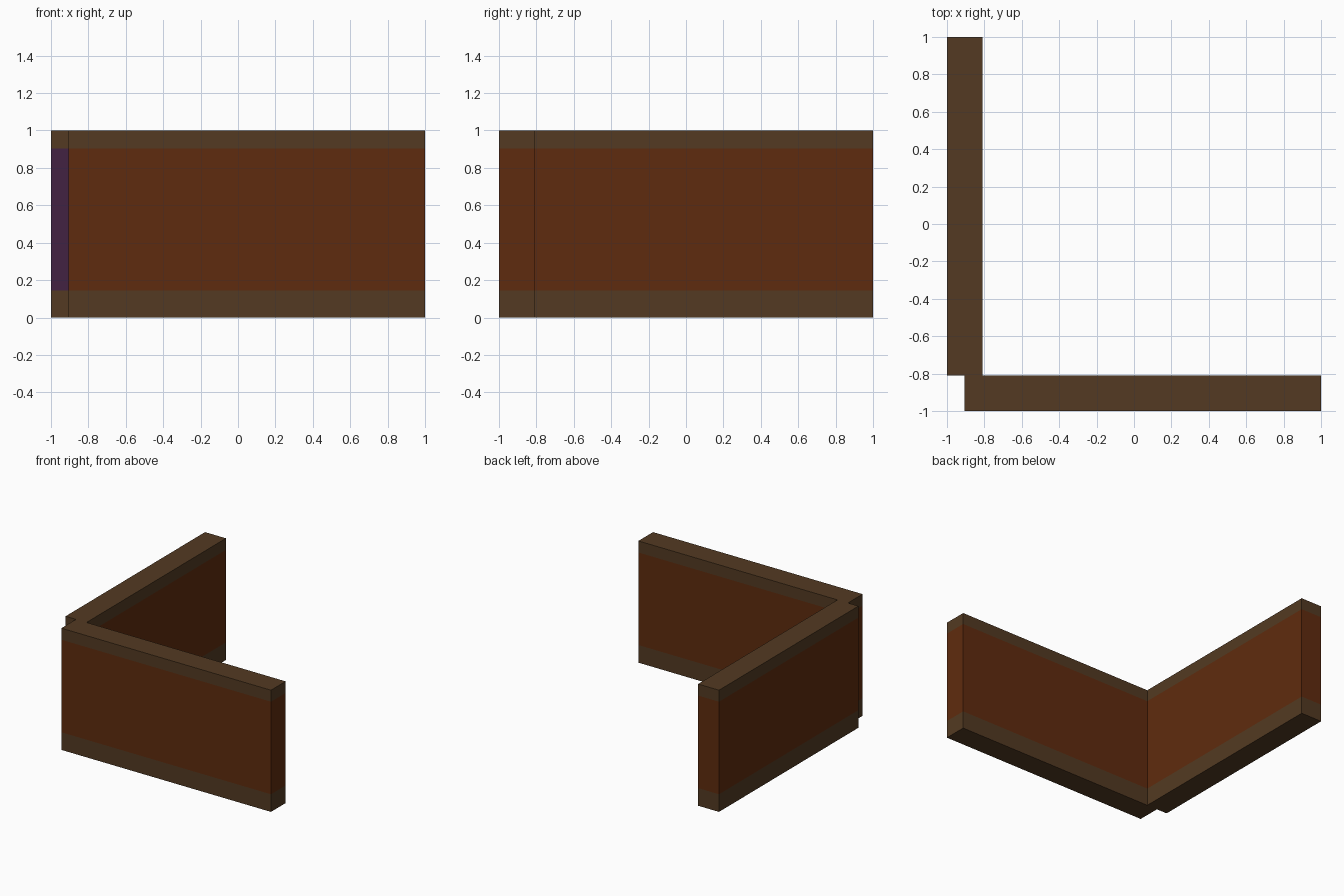
import bpy, bmesh
from mathutils import Vector

if "Cube" in bpy.data.objects:
    bpy.data.objects.remove(bpy.data.objects["Cube"])


def srgb(r, g, b):
    def lin(c):
        c /= 255
        return c / 12.92 if c <= 0.04045 else ((c + 0.055) / 1.055) ** 2.4
    return (lin(r), lin(g), lin(b), 1)


def material(name, color):
    m = bpy.data.materials.new(name)
    m.diffuse_color = color
    m.use_nodes = True
    m.node_tree.nodes["Principled BSDF"].inputs["Base Color"].default_value = m.diffuse_color
    return m


mats = [material("brown_trim", srgb(83, 58, 34)),
        material("rust_panel", srgb(95, 43, 14)),
        material("purple_joint", srgb(66, 34, 66))]

BASE_TOP, CAP_BOTTOM = 0.145, 0.905


def wall(name, lo, hi, joint_dir=None):
    """Box wall cut into base trim, panel and top trim bands."""
    lo, hi = Vector(lo), Vector(hi)
    bm = bmesh.new()
    bmesh.ops.create_cube(bm, size=1)
    for v in bm.verts:
        v.co = Vector([(lo[i] + hi[i]) / 2 + v.co[i] * (hi[i] - lo[i]) for i in range(3)])
    for z in (BASE_TOP, CAP_BOTTOM):
        bmesh.ops.bisect_plane(bm, geom=bm.verts[:] + bm.edges[:] + bm.faces[:],
                               plane_co=(0, 0, z), plane_no=(0, 0, 1))
    bm.normal_update()
    # Colour by height; the joint end has its own panel colour
    for f in bm.faces:
        if BASE_TOP < f.calc_center_median().z < CAP_BOTTOM and abs(f.normal.z) < 0.5:
            is_joint = joint_dir and f.normal.dot(Vector(joint_dir)) > 0.9
            f.material_index = 2 if is_joint else 1
    me = bpy.data.meshes.new(name)
    bm.to_mesh(me)
    bm.free()
    for m in mats:
        me.materials.append(m)
    ob = bpy.data.objects.new(name, me)
    bpy.context.collection.objects.link(ob)


# Two walls meeting in a notched corner
wall("left_wall", (-1, -0.81, 0), (-0.81, 1, 1), joint_dir=(0, -1, 0))
wall("front_wall", (-0.905, -1, 0), (1, -0.81, 1))
